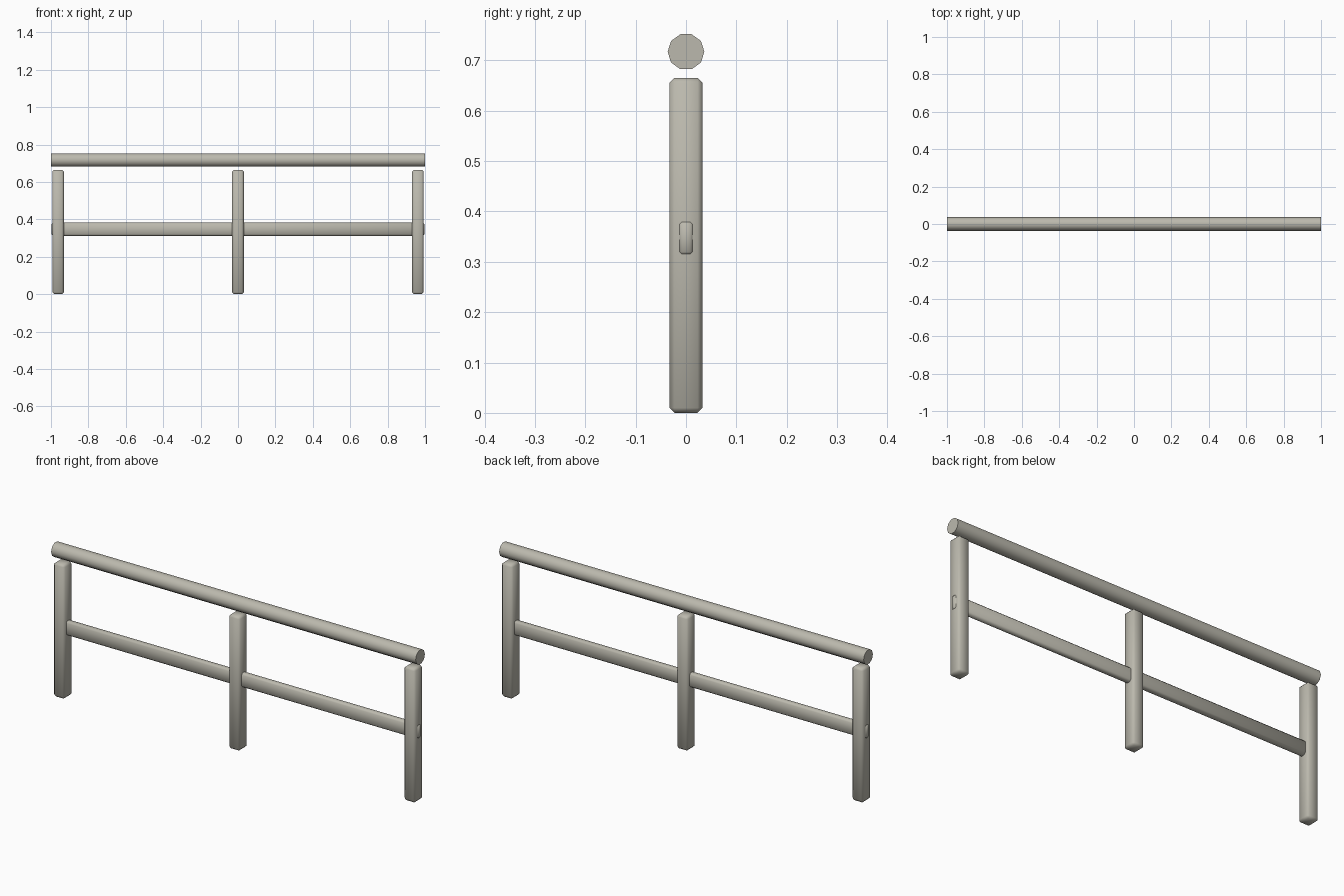
import bpy
import math

cube = bpy.data.objects.get("Cube")
if cube:
    bpy.data.objects.remove(cube, do_unlink=True)

# Weathered grey paint shared by every part
grey = bpy.data.materials.new("warm_grey")
grey.use_nodes = True
colour = (0.50, 0.485, 0.42, 1)
grey.diffuse_color = colour
grey.node_tree.nodes["Principled BSDF"].inputs["Base Color"].default_value = colour


def finish(obj, name):
    obj.name = name
    obj.data.materials.append(grey)
    bpy.ops.object.shade_smooth_by_angle(angle=math.radians(50))


def beam(name, centre, size, chamfer):
    """Box with chamfered edges."""
    bpy.ops.mesh.primitive_cube_add(size=1, location=centre)
    obj = bpy.context.object
    obj.scale = size
    bpy.ops.object.transform_apply(location=False, rotation=False, scale=True)
    bevel = obj.modifiers.new("chamfer", "BEVEL")
    bevel.width = chamfer
    bevel.segments = 1
    bpy.ops.object.modifier_apply(modifier=bevel.name)
    finish(obj, name)


# Upright posts
post_height = 0.665
for name, x in (("right_post", -0.962), ("middle_post", 0), ("left_post", 0.962)):
    beam(name, (x, 0, post_height / 2), (0.062, 0.066, post_height), 0.01)

# Lower rail passing through the posts
beam("lower_rail", (0, 0, 0.347), (1.996, 0.032, 0.07), 0.008)

# Ten-sided handrail, with corners pointing front and back
bpy.ops.mesh.primitive_cylinder_add(vertices=10, radius=0.0365, depth=2,
                                    location=(0, 0, 0.717),
                                    rotation=(0, math.pi / 2, 0))
finish(bpy.context.object, "handrail")
